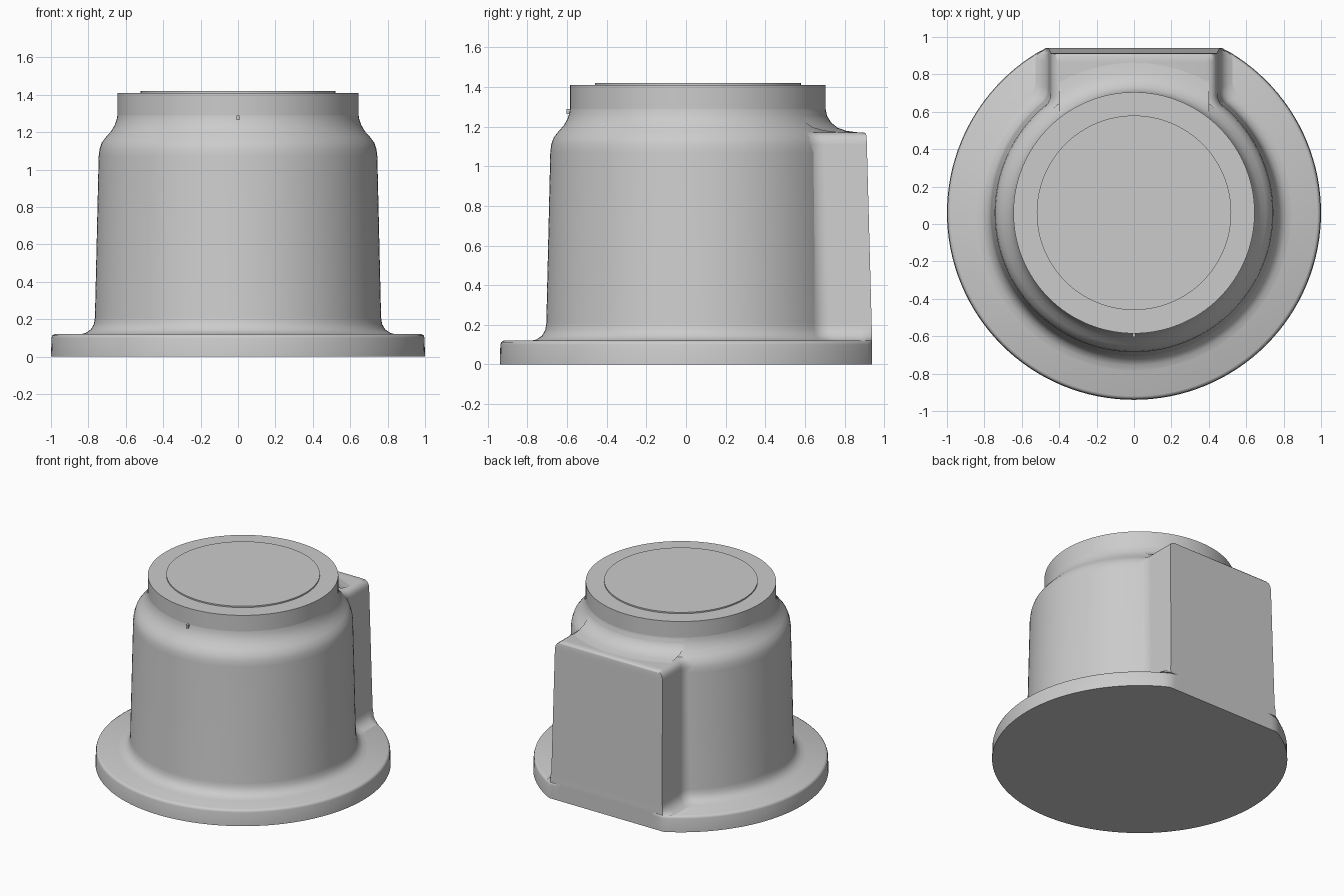
import bpy, bmesh
from math import sin, cos, pi, asin, atan2, sqrt, hypot, radians

if "Cube" in bpy.data.objects:
    bpy.data.objects.remove(bpy.data.objects["Cube"])

CENTRE_Y = 0.06
SEGS = 128
BACK = 0.88

grey = bpy.data.materials.new("light grey")
grey.use_nodes = True
grey.diffuse_color = (0.6, 0.6, 0.6, 1)
grey.node_tree.nodes["Principled BSDF"].inputs["Base Color"].default_value = (0.6, 0.6, 0.6, 1)


def loft(name, rings, closed=True, angle=35):
    """Skin a stack of rings; closed rings are capped at both ends."""
    bm = bmesh.new()
    loops = [[bm.verts.new(p) for p in ring] for ring in rings]
    n = len(loops[0])
    for a, b in zip(loops, loops[1:]):
        for i in range(n if closed else n - 1):
            j = (i + 1) % n
            bm.faces.new((a[i], a[j], b[j], b[i]))
    if closed:
        bm.faces.new(loops[0][::-1])
        bm.faces.new(loops[-1])
    bmesh.ops.recalc_face_normals(bm, faces=bm.faces)
    mesh = bpy.data.meshes.new(name)
    bm.to_mesh(mesh)
    bm.free()
    mesh.materials.append(grey)
    obj = bpy.data.objects.new(name, mesh)
    bpy.context.collection.objects.link(obj)
    obj.location.y = CENTRE_Y
    bpy.ops.object.select_all(action='DESELECT')
    obj.select_set(True)
    bpy.context.view_layer.objects.active = obj
    bpy.ops.object.shade_smooth_by_angle(angle=radians(angle))
    return obj


def circle(r, z, back=2.0):
    turns = [2 * pi * i / SEGS for i in range(SEGS)]
    return [(r * cos(t), min(r * sin(t), back), z) for t in turns]


# Flange: disc with a flat back and a softened top rim
loft("flange", [circle(r, z, BACK) for r, z in
                [(1.0, 0), (0.997, 0.1), (0.993, 0.113), (0.98, 0.12)]], angle=50)

# Body: tapered drum with a foot fillet and an S-shaped shoulder
profile = [(0.85, 0.118), (0.815, 0.126), (0.787, 0.145), (0.77, 0.175), (0.765, 0.21),
           (0.745, 1.07), (0.74, 1.11), (0.728, 1.145), (0.705, 1.175),
           (0.678, 1.205), (0.658, 1.24), (0.648, 1.27), (0.645, 1.29)]
loft("body", [circle(r, z) for r, z in profile])

# Cap and the thin raised disc on it
loft("cap", [circle(0.645, 1.29), circle(0.645, 1.41)])
loft("cap_disc", [circle(0.52, 1.40), circle(0.52, 1.42)])


def body_radius(z):
    for (r0, z0), (r1, z1) in zip(profile, profile[1:]):
        if z0 <= z <= z1:
            return r0 + (r1 - r0) * (z - z0) / (z1 - z0)


def boss_ring(z, w, back, f=0.1):
    """Half outline: fillet off the drum, then straight side; mirrored."""
    r = body_radius(z)
    cx = w + f
    cy = sqrt((r + f) ** 2 - cx ** 2)
    start = atan2(cy, cx) - pi
    half = []
    for i in range(11):
        t = start + (-pi - start) * i / 10
        half.append((cx + f * cos(t), cy + f * sin(t)))
    half += [(w, cy + (back - cy) * i / 6) for i in range(1, 7)]
    # keep the foot of the boss on the flange
    half = [(min(x, sqrt(max(0.994 ** 2 - y * y, 0))), y) for x, y in half]
    return [(x, y, z) for x, y in half] + [(-x, y, z) for x, y in half[::-1]]


# Rear boss: flat back, flared foot, rounded top edges
levels = [(0.119, 0.53, 0.88), (0.127, 0.505, 0.88), (0.145, 0.48, 0.879),
          (0.175, 0.462, 0.878), (0.21, 0.457, 0.877), (1.11, 0.445, 0.853),
          (1.137, 0.441, 0.852), (1.157, 0.428, 0.85), (1.167, 0.411, 0.846),
          (1.172, 0.39, 0.838)]
loft("rear_boss", [boss_ring(*level) for level in levels], angle=40)

# Fillet between the boss top and the neck
saddle = []
for r, z in [(0.645, 1.288), (0.652, 1.255), (0.672, 1.222), (0.705, 1.195),
             (0.75, 1.179), (0.81, 1.171)]:
    reach = asin(0.4 / r)
    steps = [reach * (i / 12 - 1) for i in range(25)]
    saddle.append([(r * sin(t), r * cos(t), z) for t in steps])
loft("boss_top_fillet", saddle, closed=False)

# Small index mark under the cap at the front
mark = [(-0.008, -0.664), (0.008, -0.664), (0.008, -0.63), (-0.008, -0.63)]
loft("index_mark", [[(x, y, z) for x, y in mark] for z in (1.265, 1.29)])
